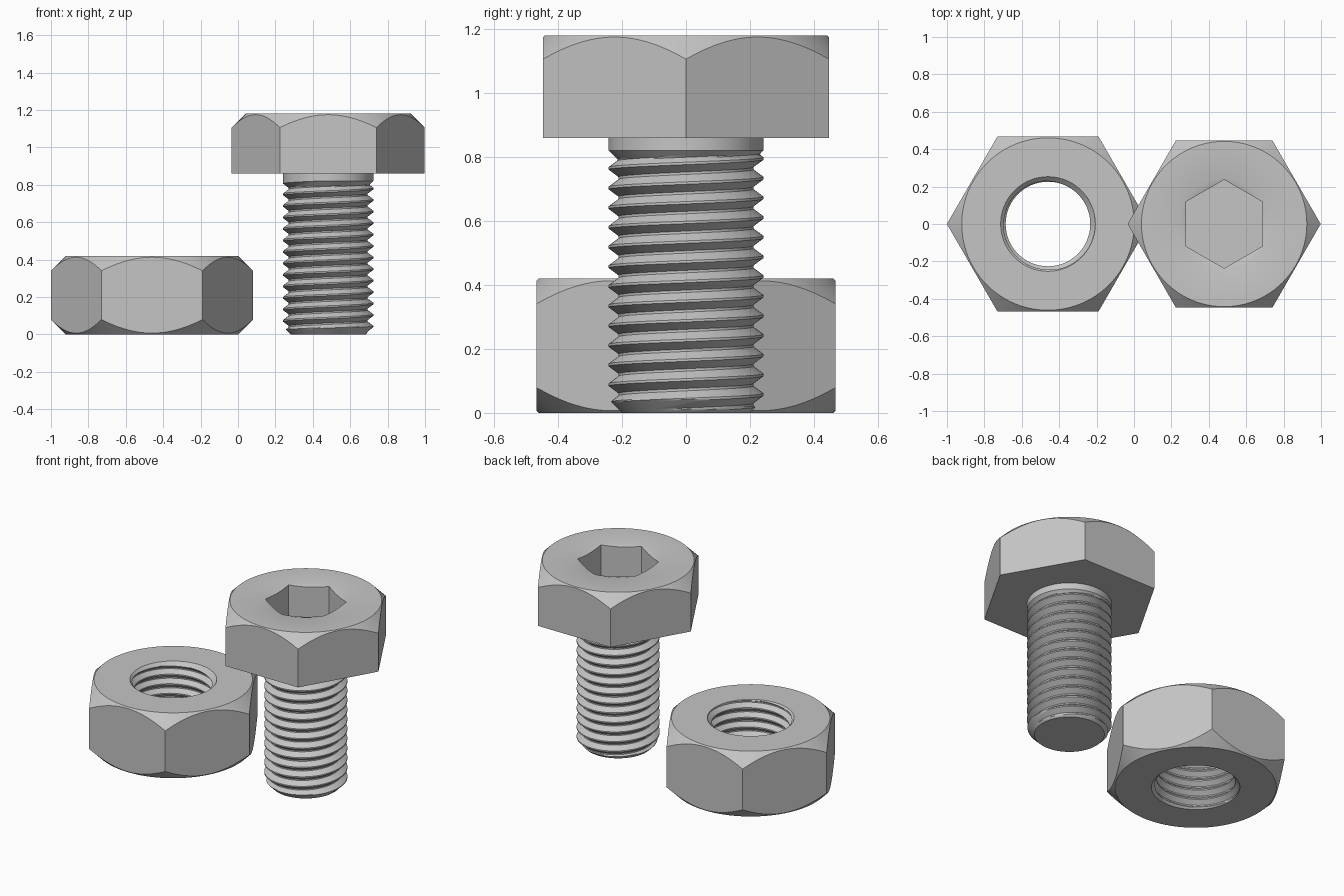
import bpy, bmesh
from math import cos, pi, radians

SEG = 96        # segments round every part
PITCH = 0.0615  # thread pitch
STEPS = 16      # rows per thread turn

if "Cube" in bpy.data.objects:
    bpy.data.objects.remove(bpy.data.objects["Cube"])

steel = bpy.data.materials.new("grey steel")
steel.use_nodes = True
grey = (0.56, 0.56, 0.56, 1)
steel.diffuse_color = grey
steel.node_tree.nodes["Principled BSDF"].inputs["Base Color"].default_value = grey


def ring(r, z):
    """Plain circular row of a lathe."""
    return lambda a: (r, z)


def hex_radius(a, apothem, turn=0):
    """Distance to a hexagon's side at angle a; a corner lies at angle turn."""
    return apothem / cos((a - turn) % (pi / 3) - pi / 6)


def hex_row(apothem, z, inner=None, slope=0, turn=0):
    """Hexagonal row whose height follows a cone through the circle 'inner'."""
    def row(a):
        r = hex_radius(a, apothem, turn)
        return r, z + (slope * (r - inner) if inner else 0)
    return row


def thread_rows(z0, z1, crest_z, radius):
    """Helical rows between two heights; radius(ridge, z) shapes the profile."""
    def make(k):
        def row(a):
            z = crest_z + PITCH * (k / STEPS + a / (2 * pi))
            z = min(max(z, z0), z1)
            t = ((z - crest_z) / PITCH - a / (2 * pi)) % 1
            ridge = min(max((abs(2 * t - 1) - 0.125) / 0.75, 0), 1)
            return radius(ridge, z), z
        return row
    first = int((z0 - crest_z) / PITCH * STEPS) - STEPS - 2
    last = int((z1 - crest_z) / PITCH * STEPS) + 2
    return [make(k) for k in range(first, last + 1)]


def lathe(name, rows, x):
    """Skin a list of rows into one solid."""
    from math import sin
    bm = bmesh.new()
    grid = []
    for row in rows:
        line = []
        for i in range(SEG + 1):
            a = 2 * pi * i / SEG
            r, z = row(a)
            line.append(bm.verts.new((r * cos(a), r * sin(a), z)))
        grid.append(line)
    for low, high in zip(grid, grid[1:]):
        for i in range(SEG):
            bm.faces.new((low[i], low[i + 1], high[i + 1], high[i]))
    bmesh.ops.remove_doubles(bm, verts=bm.verts[:], dist=0.00005)
    bmesh.ops.recalc_face_normals(bm, faces=bm.faces[:])
    mesh = bpy.data.meshes.new(name)
    bm.to_mesh(mesh)
    bm.free()
    mesh.materials.append(steel)
    obj = bpy.data.objects.new(name, mesh)
    obj.location.x = x
    bpy.context.collection.objects.link(obj)
    bpy.ops.object.select_all(action='DESELECT')
    obj.select_set(True)
    bpy.context.view_layer.objects.active = obj
    bpy.ops.object.shade_smooth_by_angle(angle=radians(30))
    return obj


# Bolt: chamfered tip, threaded shank, plain neck, hex head, hex socket
MAJOR, MINOR = 0.242, 0.211
UNDER, TOP, HEAD, FACE = 0.86, 1.18, 0.447, 0.442


def shank_radius(ridge, z):
    r = max(MINOR + (MAJOR - MINOR) * ridge, MAJOR - (0.82 - z))
    return min(r, 0.2 + z)


bolt = [ring(0, 0)]
bolt += thread_rows(0, 0.82, 0.78, shank_radius)
bolt += [
    ring(MAJOR, UNDER),
    hex_row(HEAD, UNDER),
    hex_row(HEAD, TOP, FACE, -1),
    ring(FACE, TOP),
    ring(0.24, TOP),
    hex_row(0.205, TOP, 0.24, 0.3, pi / 6),
    hex_row(0.205, TOP - 0.25, turn=pi / 6),
    ring(0, TOP - 0.25),
]
lathe("bolt", bolt, 0.482)

# Nut: hexagon chamfered on both faces, threaded bore with lead-in cones
HIGH, FLAT, RIM = 0.42, 0.468, 0.461
BORE, ROOT, LEAD = 0.226, 0.252, 0.253


def bore_radius(ridge, z):
    return max(ROOT - (ROOT - BORE) * ridge, LEAD - min(z, HIGH - z))


nut = thread_rows(0, HIGH, 0.2, bore_radius)
nut += [
    ring(RIM, HIGH),
    hex_row(FLAT, HIGH, RIM, -1),
    hex_row(FLAT, 0, RIM, 1),
    ring(RIM, 0),
    nut[0],
]
lathe("nut", nut, -0.46)
